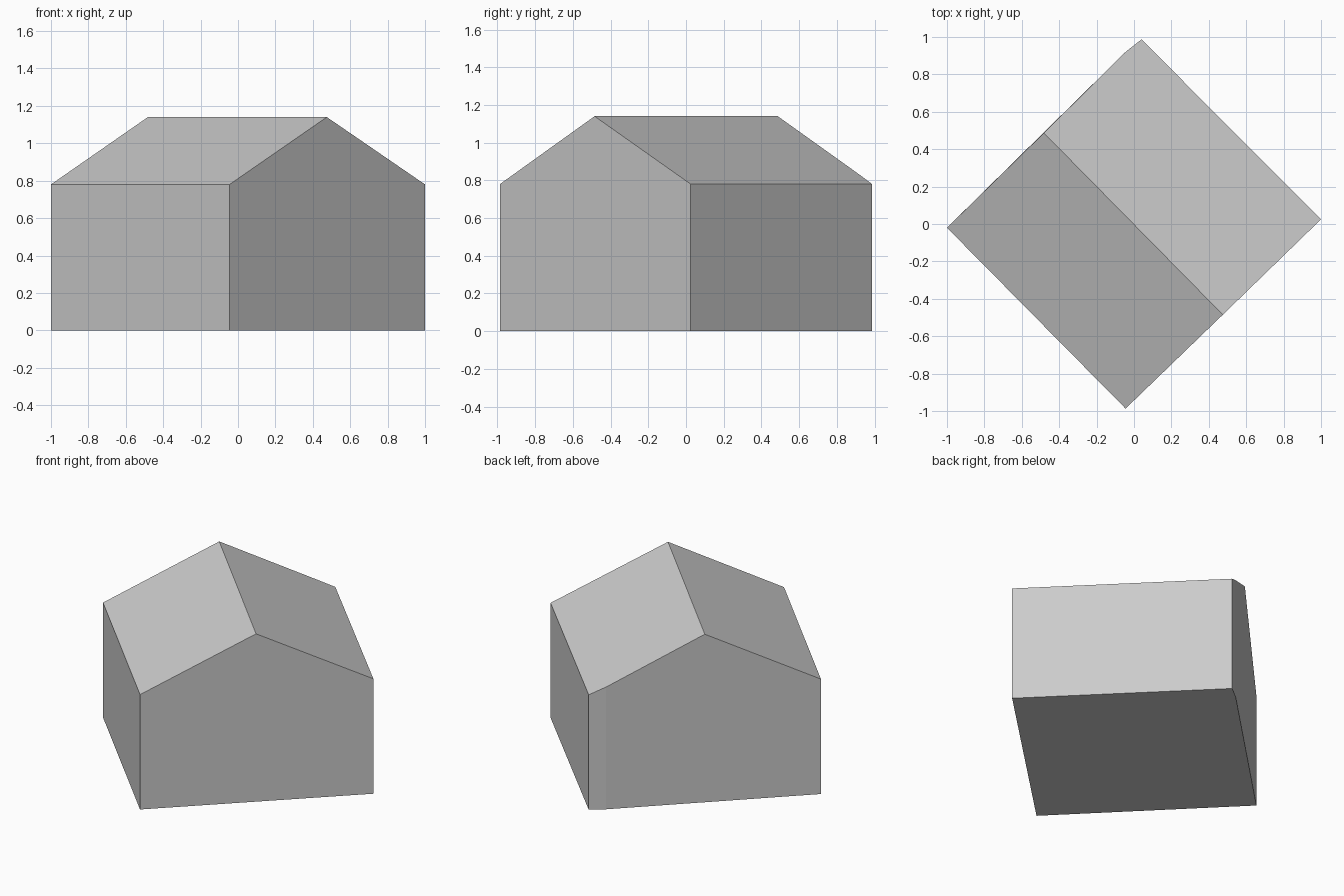
import bpy
import bmesh

cube = bpy.data.objects.get("Cube")
if cube:
    bpy.data.objects.remove(cube, do_unlink=True)

EAVE, RIDGE = 0.78, 1.14

grey = bpy.data.materials.new("light grey")
grey.use_nodes = True
grey.diffuse_color = (0.6, 0.6, 0.6, 1)
grey.node_tree.nodes["Principled BSDF"].inputs["Base Color"].default_value = (0.6, 0.6, 0.6, 1)

# Plan corners of the house, turned about 45 degrees
west, south, east, north = (-1, -0.02), (-0.045, -0.987), (1, 0.025), (0.04, 0.987)
kink = (-0.045, 0.92)            # slight bend in the rear gable wall
rear_peak, front_peak = (-0.482, 0.487), (0.475, -0.485)
kink_top = EAVE + 0.14 * (RIDGE - EAVE)


def make_part(name, faces):
    """Build one flat-shaded object from faces given as (plan point, height) corners."""
    bm = bmesh.new()
    for face in faces:
        bm.faces.new([bm.verts.new((*p, z)) for p, z in face])
    bmesh.ops.remove_doubles(bm, verts=bm.verts, dist=0.0001)
    mesh = bpy.data.meshes.new(name)
    bm.to_mesh(mesh)
    bm.free()
    mesh.materials.append(grey)
    obj = bpy.data.objects.new(name, mesh)
    bpy.context.collection.objects.link(obj)


def wall(*top):
    """Wall standing on the ground below a run of top corners."""
    return [(top[0][0], 0), (top[-1][0], 0), *reversed(top)]


# Walls: two eave walls, front gable, bent rear gable, and the floor
w, s, e, n = [(p, EAVE) for p in (west, south, east, north)]
fp, rp, k = (front_peak, RIDGE), (rear_peak, RIDGE), (kink, kink_top)
make_part("walls", [
    wall(w, s), wall(s, fp, e), wall(e, n), wall(n, k), wall(k, rp, w),
    [(p, 0) for p in (west, kink, north, east, south)],
])

# Roof: two slopes meeting at the ridge
make_part("roof", [[w, s, fp, rp], [fp, e, n, k, rp]])
